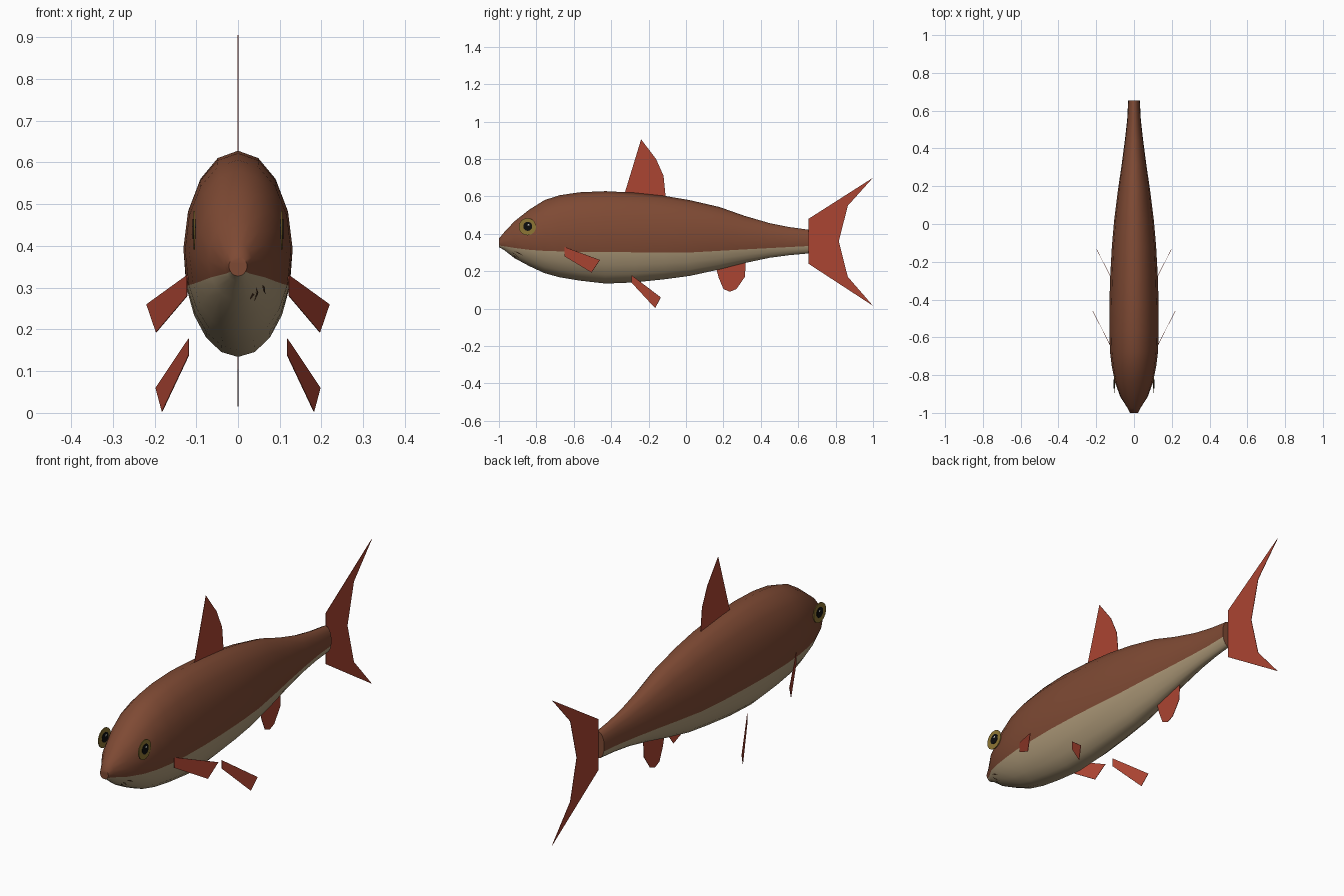
import bpy, bmesh, math

cube = bpy.data.objects.get("Cube")
if cube:
    bpy.data.objects.remove(cube, do_unlink=True)


def material(name, r, g, b):
    m = bpy.data.materials.new(name)
    m.use_nodes = True
    m.diffuse_color = (r, g, b, 1)
    shader = next(n for n in m.node_tree.nodes if n.type == 'BSDF_PRINCIPLED')
    shader.inputs["Base Color"].default_value = (r, g, b, 1)
    shader.inputs["Roughness"].default_value = 0.9
    return m


BROWN = material("back brown", .21, .068, .034)
CREAM = material("belly cream", .42, .32, .19)
RED = material("fin red", .41, .058, .032)
GOLD = material("eye gold", .27, .18, .035)
BLACK = material("pupil black", .004, .004, .004)
PALE = material("glint pale", .6, .6, .55)
DARK = material("cheek mark dark", .05, .025, .012)


def make(name, verts, faces, *mats):
    mesh = bpy.data.meshes.new(name)
    mesh.from_pydata(verts, [], faces)
    for m in mats:
        mesh.materials.append(m)
    bm = bmesh.new()
    bm.from_mesh(mesh)
    bmesh.ops.recalc_face_normals(bm, faces=bm.faces)
    bm.to_mesh(mesh)
    bm.free()
    ob = bpy.data.objects.new(name, mesh)
    bpy.context.collection.objects.link(ob)
    return ob


# Body stations: y, top z, bottom z, half width
STATIONS = [
    (-1, .375, .328, .022), (-.975, .405, .315, .034), (-.917, .467, .27, .072),
    (-.837, .53, .227, .101), (-.757, .58, .19, .117), (-.677, .606, .168, .127),
    (-.57, .622, .15, .131), (-.43, .628, .134, .131), (-.276, .62, .14, .126),
    (-.115, .603, .157, .117), (.02, .58, .175, .105), (.18, .543, .21, .085),
    (.31, .497, .243, .066), (.447, .457, .272, .048), (.553, .436, .286, .036),
    (.655, .422, .295, .031)]
# Colour border height along the body: y, z
BORDER = [(-1, .338), (-.9, .322), (-.8, .31), (-.6, .304), (0, .299), (.3, .316), (.66, .335)]
UPPER, LOWER = 5, 4


def sample(table, y):
    for a, b in zip(table, table[1:]):
        if y <= b[0]:
            t = (y - a[0]) / (b[0] - a[0])
            return [p + (q - p) * t for p, q in zip(a, b)][1:]
    return table[-1][1:]


def ring(y, top, bottom, half):
    mid, rz = (top + bottom) / 2, (top - bottom) / 2
    edge = math.acos((sample(BORDER, y)[0] - mid) / rz)
    angles = [edge * i / UPPER for i in range(UPPER + 1)]
    angles += [edge + (math.pi - edge) * i / LOWER for i in range(1, LOWER + 1)]
    angles += [2 * math.pi - a for a in angles[-2:0:-1]]
    return [(half * math.sin(a), y, mid + rz * math.cos(a)) for a in angles]


# Body: lofted rings, cream below the border
n = 2 * (UPPER + LOWER)
verts = [v for s in STATIONS for v in ring(*s)]
faces = [(k * n + i, k * n + (i + 1) % n, (k + 1) * n + (i + 1) % n, (k + 1) * n + i)
         for k in range(len(STATIONS) - 1) for i in range(n)]
sides = len(faces)
faces += [tuple(range(n)), tuple(range(len(verts) - n, len(verts)))]
body = make("body", verts, faces, BROWN, CREAM)
for p in body.data.polygons:
    belly = UPPER <= p.index % n < UPPER + 2 * LOWER
    p.material_index = int(p.index < sides and belly)
bpy.context.view_layer.objects.active = body
body.select_set(True)
bpy.ops.object.shade_smooth_by_angle(angle=math.radians(50))
body.select_set(False)


# Fins: flat outlines in y, z; paired ones splay outward along y
def fin(name, outline, x_at=lambda y: 0):
    ob = make(name, [(x_at(y), y, z) for y, z in outline], [tuple(range(len(outline)))], RED)
    mod = ob.modifiers.new("thickness", 'SOLIDIFY')
    mod.thickness, mod.offset = .002, 0


fin("dorsal_fin", [(-.33, .61), (-.24, .905), (-.16, .8), (-.12, .71), (-.108, .59)])
fin("tail_fin", [(.655, .48), (1, .7), (.865, .55), (.817, .36), (.865, .17), (1, .015), (.655, .24)])
fin("anal_fin", [(.16, .22), (.175, .165), (.2, .105), (.235, .09), (.27, .105),
                 (.315, .17), (.32, .26)])

for side, label in ((1, "left"), (-1, "right")):
    fin(label + "_pectoral_fin", [(-.65, .33), (-.46, .26), (-.505, .193), (-.65, .28)],
        lambda y: side * (.122 + (y + .65) * .51))
    fin(label + "_pelvic_fin", [(-.29, .178), (-.135, .06), (-.165, .003), (-.29, .138)],
        lambda y: side * (.118 + (y + .29) * .51))
    # Eyes: stacked thin discs
    for part, mat, radius, thick, dy, dz in (("iris", GOLD, .046, .004, 0, 0),
                                             ("pupil", BLACK, .024, .007, .002, .002),
                                             ("glint", PALE, .005, .009, .006, .01)):
        bpy.ops.mesh.primitive_cylinder_add(
            vertices=24, radius=radius, depth=thick, rotation=(0, math.pi / 2, 0),
            location=(side * .105, -.848 + dy, .438 + dz))
        disc = bpy.context.object
        disc.name = f"{label}_eye_{part}"
        disc.data.materials.append(mat)


# Cheek marks: thin strokes lying on the left cheek
def cheek_x(y, z):
    top, bottom, half = sample(STATIONS, y)
    t = (2 * z - top - bottom) / (top - bottom)
    return half * math.sqrt(max(0, 1 - t * t)) + .002


for i, (y0, z0, y1, z1) in enumerate([(-.93, .302, -.885, .265), (-.918, .308, -.872, .285),
                                      (-.925, .288, -.905, .27)]):
    outline = [(y0, z0), ((y0 + y1) / 2, (z0 + z1) / 2 + .004), (y1, z1),
               ((y0 + y1) / 2, (z0 + z1) / 2 - .003)]
    make(f"cheek_mark_{i + 1}", [(cheek_x(y, z), y, z) for y, z in outline], [(0, 1, 2, 3)], DARK)
